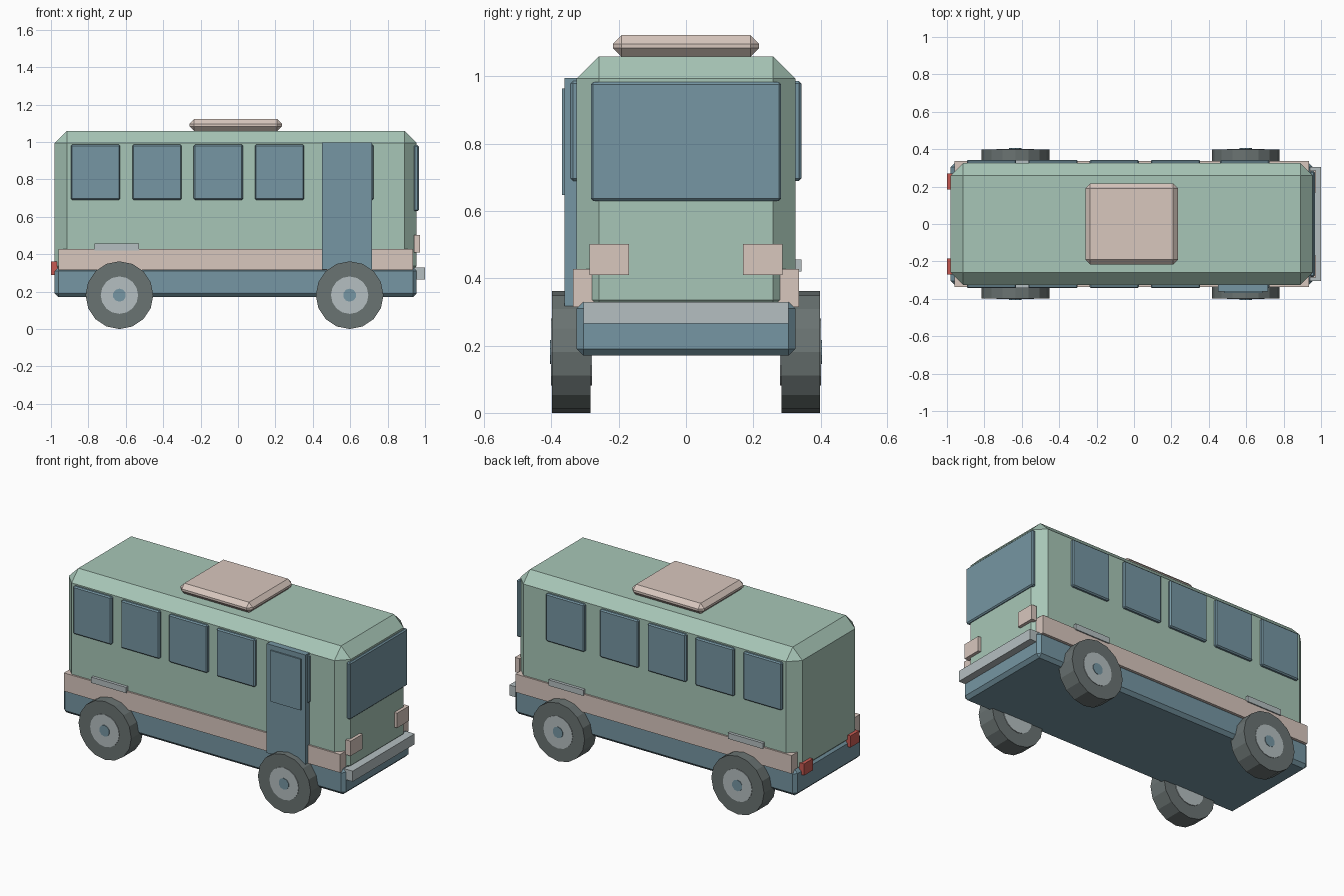
import bpy, math

if "Cube" in bpy.data.objects:
    bpy.data.objects.remove(bpy.data.objects["Cube"])


def srgb(c):
    c /= 255
    return c / 12.92 if c <= 0.04045 else ((c + 0.055) / 1.055) ** 2.4


def material(name, r, g, b):
    m = bpy.data.materials.new(name)
    m.diffuse_color = (srgb(r), srgb(g), srgb(b), 1)
    m.use_nodes = True
    m.node_tree.nodes["Principled BSDF"].inputs["Base Color"].default_value = m.diffuse_color
    return m


GREEN = material("sage green", 167, 198, 183)
BLUE = material("slate blue", 118, 150, 163)
PINK = material("pale pink", 216, 199, 190)
METAL = material("light metal", 181, 191, 193)
TYRE = material("tyre grey", 106, 115, 114)
RED = material("lamp red", 200, 90, 82)


def box(name, x, y, z, mat, bevel=0):
    """Box from (min, max) ranges, with an optional flat chamfer."""
    bpy.ops.mesh.primitive_cube_add(
        size=1, location=[(a + b) / 2 for a, b in (x, y, z)])
    o = bpy.context.object
    o.name = name
    o.scale = [b - a for a, b in (x, y, z)]
    bpy.ops.object.transform_apply(location=False, rotation=False, scale=True)
    if bevel:
        mod = o.modifiers.new("chamfer", "BEVEL")
        mod.width = bevel
        mod.segments = 1
    o.data.materials.append(mat)
    return o


def disc(name, x, z, r, y0, y1, sides, mat):
    """Cylinder along y."""
    bpy.ops.mesh.primitive_cylinder_add(
        vertices=sides, radius=r, depth=abs(y1 - y0),
        location=(x, (y0 + y1) / 2, z), rotation=(math.pi / 2, 0, 0))
    o = bpy.context.object
    o.name = name
    o.data.materials.append(mat)


def side_range(s, inner, outer):
    return tuple(sorted((s * inner, s * outer)))


# Main shell, skirt, stripe and roof unit
box("body", (-0.98, 0.955), (-0.325, 0.325), (0.27, 1.06), GREEN, 0.066)
box("skirt", (-0.98, 0.955), (-0.325, 0.325), (0.17, 0.33), BLUE, 0.02)
box("stripe", (-0.96, 0.935), (-0.336, 0.336), (0.315, 0.428), PINK)
box("roof_unit", (-0.26, 0.235), (-0.217, 0.217), (1.058, 1.123), PINK, 0.026)

# Windscreen and front bumper
box("windscreen", (0.94, 0.967), (-0.283, 0.283), (0.63, 0.983), BLUE, 0.007)
box("front_bumper", (0.94, 1.0), (-0.304, 0.304), (0.265, 0.33), METAL)

# Door with its pane
box("door", (0.45, 0.717), (-0.361, -0.32), (0.318, 0.996), BLUE)
box("door_pane", (0.48, 0.687), (-0.369, -0.35), (0.648, 0.965), BLUE)

for s in (-1, 1):
    # Side windows
    for cx in (-0.762, -0.433, -0.105, 0.222, 0.592):
        box("side_window", (cx - 0.132, cx + 0.132), side_range(s, 0.31, 0.343),
            (0.69, 0.986), BLUE, 0.007)
    # Lamps
    box("headlight", (0.94, 0.974), side_range(s, 0.169, 0.287), (0.41, 0.502), PINK)
    box("tail_light", (-1.0, -0.965), side_range(s, 0.184, 0.27), (0.29, 0.362), RED)
    # Wheels and the trim strips above them
    for cx in (-0.634, 0.597):
        disc("tyre", cx, 0.181, 0.181, s * 0.284, s * 0.399, 16, TYRE)
        disc("hub", cx, 0.181, 0.1, s * 0.28, s * 0.402, 16, METAL)
        disc("hub_cap", cx, 0.181, 0.035, s * 0.3, s * 0.405, 10, BLUE)
        box("wheel_trim", (cx - 0.133, cx + 0.106), side_range(s, 0.31, 0.343),
            (0.42, 0.456), METAL)
